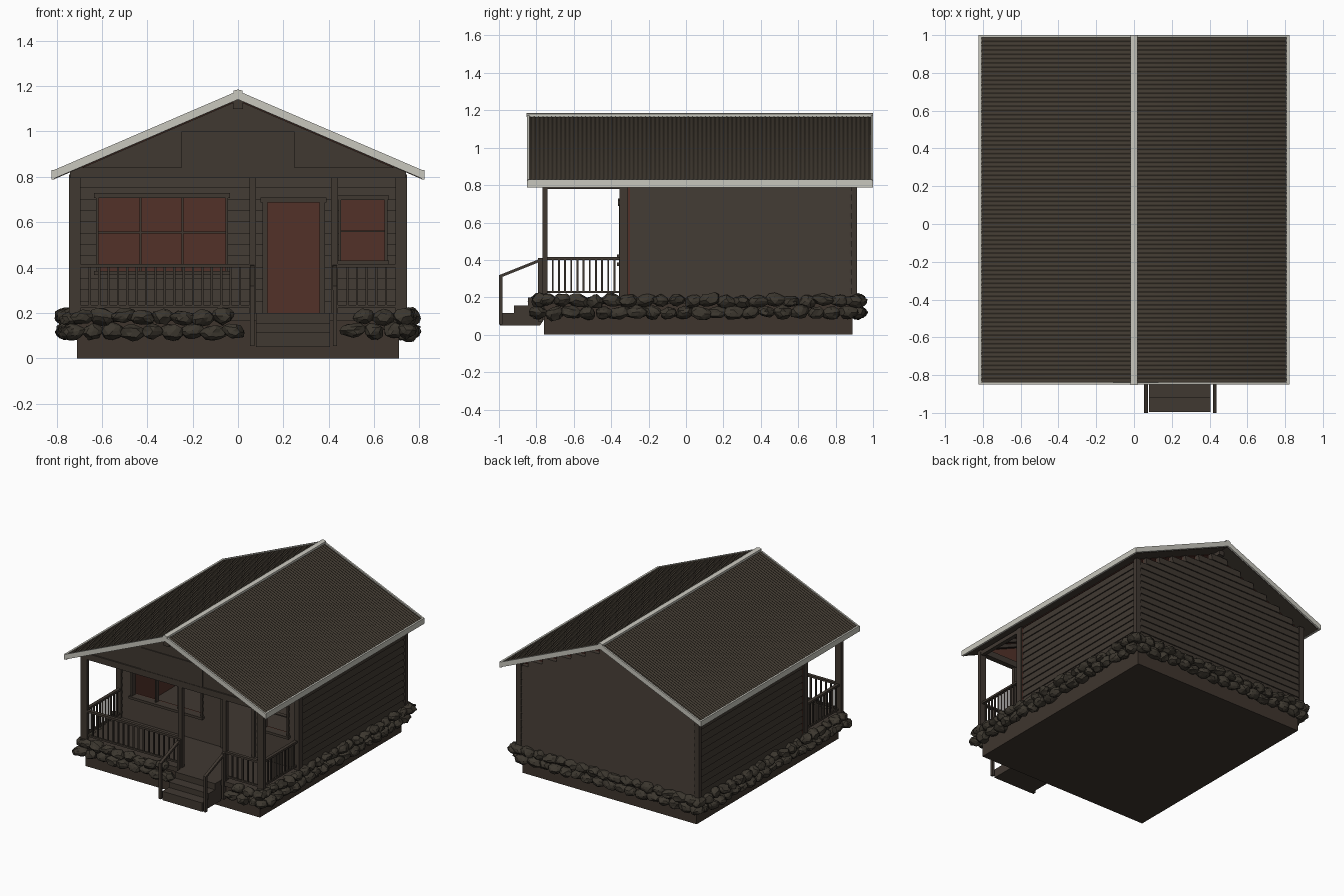
import bpy, bmesh, math, random
from mathutils import Vector, Matrix

if "Cube" in bpy.data.objects:
    bpy.data.objects.remove(bpy.data.objects["Cube"])

random.seed(4)


def material(name, rgb):
    m = bpy.data.materials.new(name)
    m.diffuse_color = (*rgb, 1)
    m.use_nodes = True
    m.node_tree.nodes["Principled BSDF"].inputs["Base Color"].default_value = m.diffuse_color
    return m


WOOD = material("dark brown wood", (.051, .040, .031))
BASE = material("foundation brown", (.049, .036, .027))
ROOF = material("roof metal", (.050, .040, .029))
STONE = material("dark stone", (.045, .038, .028))
TRIM = material("pale trim", (.58, .57, .51))
RED = material("red brown lining", (.086, .031, .022))

SLOPE = .43


def finish(name, bm, mat, recalc=True):
    if recalc:
        bmesh.ops.recalc_face_normals(bm, faces=bm.faces[:])
    me = bpy.data.meshes.new(name)
    bm.to_mesh(me)
    bm.free()
    me.materials.append(mat)
    ob = bpy.data.objects.new(name, me)
    bpy.context.collection.objects.link(ob)
    return ob


def prism(bm, pts, a, b, axis):
    """Extrude a 2D outline from a to b along x (axis 0) or y (axis 1)."""
    def row(t):
        return [bm.verts.new((t, p, q) if axis == 0 else (p, t, q)) for p, q in pts]
    u, v = row(a), row(b)
    bm.faces.new(u)
    bm.faces.new(v[::-1])
    n = len(pts)
    for i in range(n):
        bm.faces.new((u[i], v[i], v[(i + 1) % n], u[(i + 1) % n]))


def box(bm, x0, x1, y0, y1, z0, z1):
    prism(bm, [(x0, z0), (x1, z0), (x1, z1), (x0, z1)], y0, y1, 1)


def boxes(name, mat, items):
    bm = bmesh.new()
    for it in items:
        box(bm, *it)
    return finish(name, bm, mat)


def chevron(bm, top, thick, half, y0, y1):
    e = top - SLOPE * half
    prism(bm, [(-half, e), (0, top), (half, e), (half, e - thick), (0, top - thick),
               (-half, e - thick)], y0, y1, 1)


PITCH = .05


def gable_wall(name, mat, y_in, y_out, lap, openings, half):
    """Board wall up to the roof, with lapped boards and rectangular openings."""
    bm = bmesh.new()
    levels = {round(.2 + PITCH * i, 4) for i in range(19)}
    for o in openings:
        levels |= {o[2], o[3]}
    levels = sorted(levels)
    for z0, z1 in zip(levels, levels[1:]):
        mid = (z0 + z1) / 2
        k = math.floor((mid - .2) / PITCH)
        y0, y1 = [y_out + lap * ((z - .2) / PITCH - k) for z in (z0, z1)]
        hw = min(half, (1.13 - z1) / SLOPE)
        xs = [-hw]
        for o in sorted(openings):
            if o[2] < mid < o[3]:
                xs += [o[0], o[1]]
        xs.append(hw)
        for a, b in zip(xs[::2], xs[1::2]):
            prism(bm, [(y_in, z0), (y0, z0), (y1, z1), (y_in, z1)], a, b, 0)
    return finish(name, bm, mat)


# Foundation, deck and floor
boxes("foundation", BASE, [(-.71, .71, -.76, .89, 0, .17)])
boxes("floor_deck", WOOD, [(-.74, .74, -.78, .905, .165, .2)])

# House walls with lining
OPEN = [(-.62, -.05, .385, .71), (.125, .365, .2, .69), (.45, .65, .43, .70)]
gable_wall("front_wall", WOOD, -.31, -.345, .008, OPEN, .735)
gable_wall("front_lining", RED, -.30, -.31, 0, OPEN, .735)
gable_wall("back_wall", WOOD, .875, .912, -.008, [], .735)
gable_wall("back_lining", RED, .865, .875, 0, [], .71)
for s, side in ((-1, "left"), (1, "right")):
    bm = bmesh.new()
    for i in range(12):
        z = .2 + PITCH * i
        prism(bm, [(s * .71, z), (s * .74, z), (s * .732, z + PITCH), (s * .71, z + PITCH)],
              -.30, .89, 1)
    finish(side + "_wall", bm, WOOD)
    boxes(side + "_lining", RED, [tuple(sorted((s * .70, s * .71))) + (-.30, .87, .2, .81)])
    boxes(side + "_corner_boards", WOOD,
          [tuple(sorted((s * .705, s * .745))) + (y0, y1, .2, .81)
           for y0, y1 in ((-.355, -.31), (.885, .915))])

# Window and door frames
def frame(name, x0, x1, z0, z1, w, uprights, bars, sill=True):
    y0, y1 = -.357, -.315
    items = [(x0 - w, x0 + .005, y0, y1, z0, z1), (x1 - .005, x1 + w, y0, y1, z0, z1),
             (x0 - w - .008, x1 + w + .008, y0 - .006, y1, z1 - .003, z1 + .018)]
    if sill:
        items.append((x0 - w - .008, x1 + w + .008, y0 - .012, y1, z0 - .018, z0))
    items += [(x - .005, x + .005, y0 + .01, y1, z0, z1) for x in uprights]
    items += [(x0, x1, y0 + .012, y1, z - .004, z + .004) for z in bars]
    boxes(name, WOOD, items)


frame("large_window_frame", -.62, -.05, .385, .71, .006, (-.43, -.245), (.555,))
frame("small_window_frame", .45, .65, .43, .70, .008, (), (.56,))
frame("door_frame", .125, .365, .2, .69, .018, (), (), False)

# Porch posts, beam and gable
PX = [(-.745, -.695), (.05, .08), (.41, .44), (.695, .745)]
boxes("porch_posts", WOOD, [(a, b, -.768, -.74, .2, .80) for a, b in PX])
boxes("porch_beams", WOOD, [(-.74, .74, -.775, -.735, .795, .84),
                            (-.74, -.71, -.74, -.31, .78, .81), (.71, .74, -.74, -.31, .78, .81)])
bm = bmesh.new()
prism(bm, [(-.70, .835), (.70, .835), (0, 1.136)], -.765, -.75, 1)
finish("porch_gable", bm, WOOD)
bm = bmesh.new()
prism(bm, [(-.68, .84), (.68, .84), (0, 1.13)], -.75, -.744, 1)
finish("porch_gable_lining", bm, RED)
boxes("gable_panel", WOOD, [(-.25, .25, -.772, -.765, .84, 1.0)])

# Porch railings
rail = []
for a, b in ((-.695, .05), (.44, .695)):
    rail += [(a, b, -.767, -.743, .40, .415), (a, b, -.762, -.748, .222, .235)]
    n = round((b - a) / .041)
    for i in range(1, n):
        x = a + (b - a) * i / n
        rail.append((x - .005, x + .005, -.76, -.75, .23, .405))
for s in (-1, 1):
    c = s * .72
    rail += [(c - .012, c + .012, -.745, -.35, .40, .415),
             (c - .007, c + .007, -.745, -.35, .222, .235)]
    for i in range(1, 12):
        y = -.745 + .395 * i / 12
        rail.append((c - .005, c + .005, y - .005, y + .005, .23, .405))
boxes("porch_railings", WOOD, rail)

# Stairs with handrails
bm = bmesh.new()
prism(bm, [(-.995, .05), (-.995, .115), (-.92, .115), (-.92, .155), (-.845, .155),
           (-.845, .2), (-.76, .2), (-.76, .08), (-.78, .05)], .08, .405, 0)
finish("stairs", bm, WOOD)
bm = bmesh.new()
for x in (.063, .427):
    box(bm, x - .009, x + .009, -1.0, -.98, .055, .318)
    box(bm, x - .009, x + .009, -.79, -.765, .07, .41)
    prism(bm, [(-1.0, .302), (-1.0, .318), (-.765, .412), (-.765, .396)], x - .01, x + .01, 0)
finish("stair_handrails", bm, WOOD)

# Roof: boards, ribbed metal sheet, rafters and lining
bm = bmesh.new()
chevron(bm, 1.164, .026, .81, -.838, .988)
finish("roof_boards", bm, WOOD)
bm = bmesh.new()
WAVES, STEPS = 80, 6
rows = []
for i in range(WAVES * STEPS + 1):
    y = -.84 + 1.83 * i / (WAVES * STEPS)
    dz = .004 * math.sin(2 * math.pi * i / STEPS)
    rows.append([bm.verts.new((x, y, 1.171 - SLOPE * abs(x) + dz)) for x in (-.812, 0, .812)])
for r, q in zip(rows, rows[1:]):
    for j in (0, 1):
        bm.faces.new((r[j], r[j + 1], q[j + 1], q[j])).smooth = True
sheet = finish("roof_sheet", bm, ROOF, False)
bpy.context.view_layer.objects.active = sheet
sheet.select_set(True)
bpy.ops.object.shade_smooth_by_angle(angle=math.radians(60))
bm = bmesh.new()
chevron(bm, 1.14, .006, .70, -.745, .865)
finish("ceiling_lining", bm, RED)
bm = bmesh.new()
for y in (-.66, -.56, -.46, -.36):
    chevron(bm, 1.138, .03, .71, y - .01, y + .01)
box(bm, -.022, .022, -.835, .93, 1.10, 1.14)
finish("rafters_and_ridge_beam", bm, WOOD)

# Pale roof trim
bm = bmesh.new()
for y0, y1 in ((-.85, -.838), (.988, 1.0)):
    chevron(bm, 1.179, .038, .822, y0, y1)
for s in (-1, 1):
    a, b = sorted((s * .808, s * .822))
    box(bm, a, b, -.845, .995, .788, .829)
finish("roof_edge_trim", bm, TRIM)
bm = bmesh.new()
prism(bm, [(-.019, 1.165), (-.019, 1.18), (0, 1.185), (.019, 1.18), (.019, 1.165)],
      -.852, 1.0, 1)
finish("ridge_cap", bm, TRIM)

# Two rows of rough stones around the foundation
bm = bmesh.new()


def stone(x, y, z, along_x):
    long, deep, high = (random.uniform(.045, .066), random.uniform(.038, .052),
                        random.uniform(.032, .042))
    size = (long, deep, high) if along_x else (deep, long, high)
    vs = bmesh.ops.create_icosphere(bm, subdivisions=2, radius=1)["verts"]
    rot = Matrix.Rotation(random.uniform(-.25, .25), 3, 'Y' if along_x else 'X')
    for v in vs:
        p = v.co * random.uniform(.78, 1.08)
        p = rot @ Vector([p[i] * size[i] for i in range(3)])
        v.co = p + Vector((x, y, z))


for row, z in enumerate((.12, .182)):
    for i in range(20):
        y = -.79 + 1.70 * (i + .5 * row) / 19.5
        for s in (-1, 1):
            stone(s * (.752 + random.uniform(-.012, .01)), y, z + random.uniform(-.008, .006), False)
    for i in range(17):
        x = -.73 + 1.46 * (i + .5 * row) / 16.5
        j = random.uniform(-.01, .01)
        stone(x, .915 + j, z, True)
        if not .02 < x < .465:
            stone(x, -.79 + j, z + random.uniform(-.008, .006), True)
finish("foundation_stones", bm, STONE)
